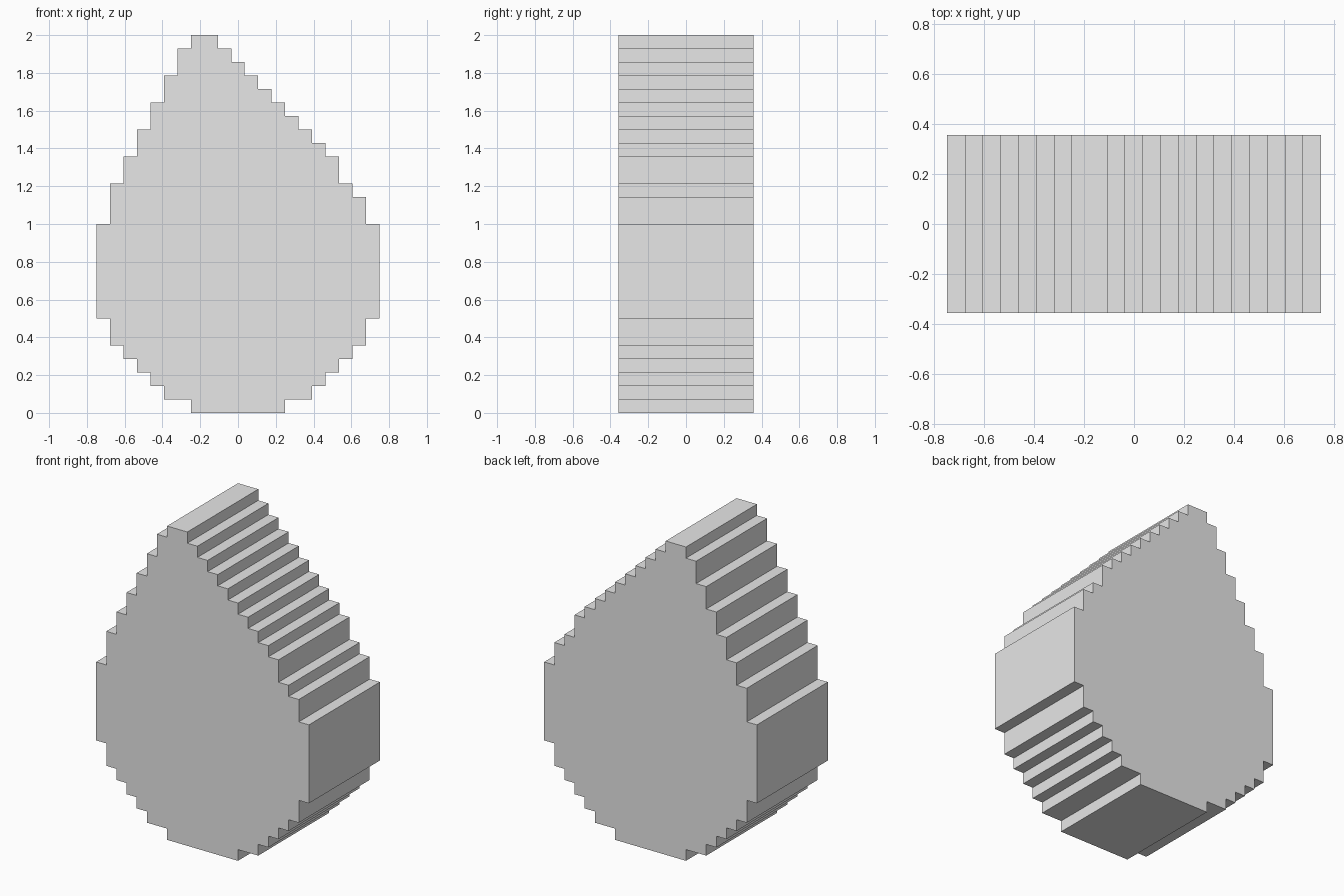
import bpy
import bmesh

STEP = 2 / 28          # size of one stair step
HALF_WIDTH = 10.5      # in steps
HALF_DEPTH = 5         # in steps

# Stepped edges from bottom to top: (distance from left, height where the step ends)
LEFT_STEPS = [(7, 1), (5, 2), (4, 3), (3, 4), (2, 5), (1, 7), (0, 14),
              (1, 17), (2, 19), (3, 21), (4, 23), (5, 25), (6, 27), (7, 28)]
RIGHT_STEPS = [(14, 1), (16, 2), (17, 3), (18, 4), (19, 5), (20, 7), (21, 14),
               (20, 16), (19, 17), (18, 19)]
RIGHT_STEPS += [(17 - i, 20 + i) for i in range(9)]   # even slope up to the tip

old = bpy.data.objects.get("Cube")
if old:
    bpy.data.objects.remove(old, do_unlink=True)


def stair_points(steps):
    """Two corners for each step, going up."""
    points, bottom = [], 0
    for x, top in steps:
        points += [(x, bottom), (x, top)]
        bottom = top
    return points


# Plain grey material
grey = bpy.data.materials.new("plain grey")
grey.use_nodes = True
colour = (0.8, 0.8, 0.8, 1)
grey.diffuse_color = colour
grey.node_tree.nodes["Principled BSDF"].inputs["Base Color"].default_value = colour

# Stepped drop outline, extruded from front to back
outline = stair_points(RIGHT_STEPS) + stair_points(LEFT_STEPS)[::-1]
bm = bmesh.new()
front = bm.faces.new([
    bm.verts.new(((x - HALF_WIDTH) * STEP, -HALF_DEPTH * STEP, z * STEP))
    for x, z in outline])
extruded = bmesh.ops.extrude_face_region(bm, geom=[front], use_keep_orig=True)
back_verts = [g for g in extruded["geom"] if isinstance(g, bmesh.types.BMVert)]
bmesh.ops.translate(bm, verts=back_verts, vec=(0, 2 * HALF_DEPTH * STEP, 0))
bmesh.ops.recalc_face_normals(bm, faces=bm.faces)

mesh = bpy.data.meshes.new("stepped_drop")
bm.to_mesh(mesh)
bm.free()
mesh.materials.append(grey)
drop = bpy.data.objects.new("stepped_drop", mesh)
bpy.context.collection.objects.link(drop)
